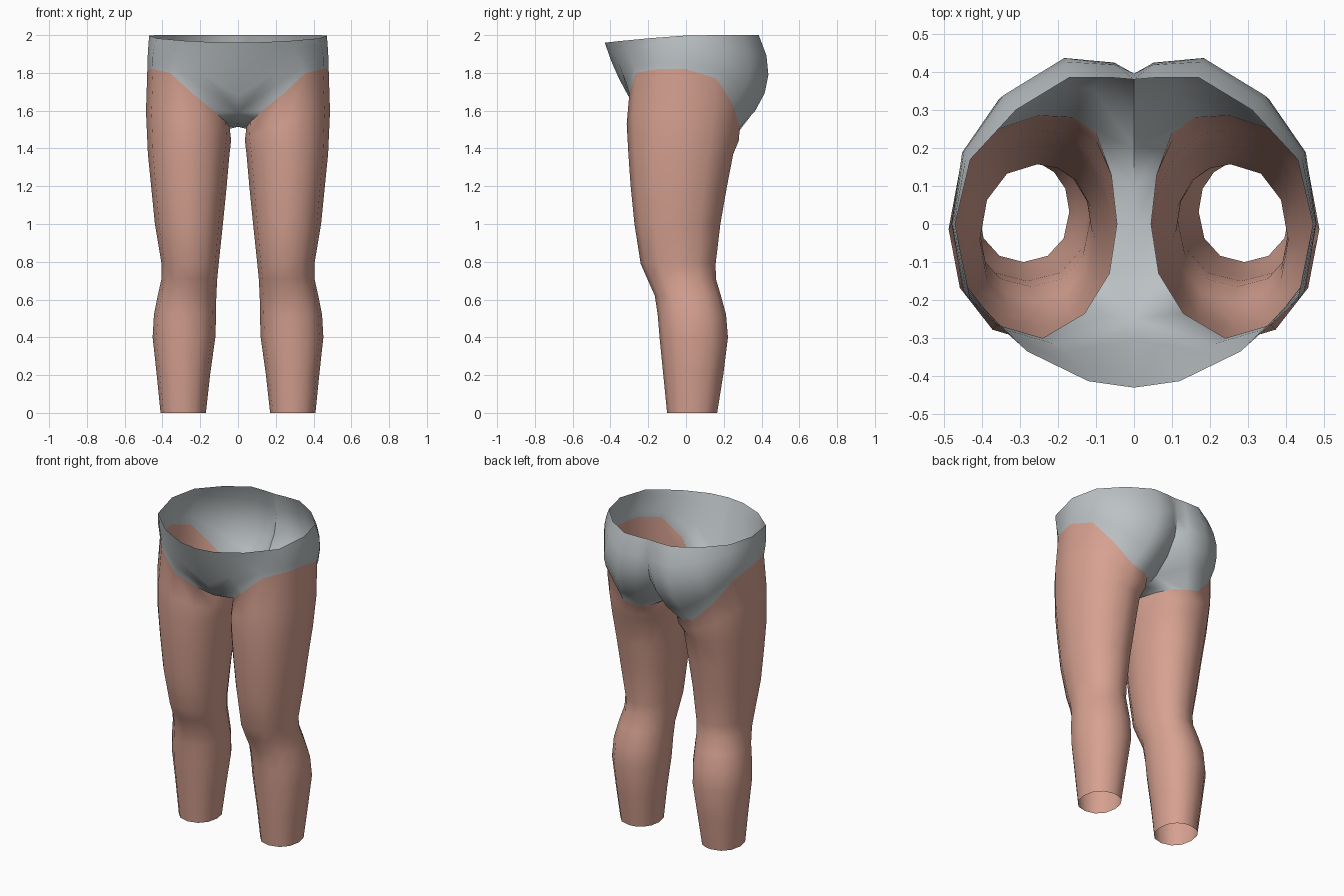
import bpy, bmesh, math
from mathutils import Vector as V

if "Cube" in bpy.data.objects:
    bpy.data.objects.remove(bpy.data.objects["Cube"])


def material(name, rgb):
    m = bpy.data.materials.new(name)
    m.diffuse_color = (*rgb, 1)
    m.use_nodes = True
    m.node_tree.nodes["Principled BSDF"].inputs["Base Color"].default_value = m.diffuse_color
    return m


# Column angles round one leg: 0 = front, 90 = outer side, 180 = back, 270 = inside
ANGLES = [0, 30, 60, 90, 120, 150, 180, 200, 220, 245, 270, 300, 330]
N = len(ANGLES)

# Leg sections: height, x min, x max, y min, y max
LEG = [(0, .17, .41, -.10, .165), (.2, .148, .43, -.12, .197), (.4, .12, .452, -.14, .222),
       (.52, .116, .445, -.15, .212), (.62, .115, .425, -.165, .185), (.71, .11, .405, -.205, .158),
       (.79, .102, .405, -.24, .157), (1.0, .08, .44, -.273, .182), (1.2, .06, .46, -.293, .217),
       (1.37, .045, .477, -.305, .25)]

# Leg opening of the briefs, one point per column
HOLE = [(.24, -.30, 1.69), (.36, -.265, 1.80), (.45, -.15, 1.82), (.48, 0, 1.82), (.45, .16, 1.77),
        (.37, .245, 1.64), (.25, .285, 1.51), (.16, .28, 1.49), (.10, .24, 1.49), (.06, .13, 1.50),
        (.045, 0, 1.515), (.065, -.13, 1.54), (.13, -.235, 1.60)]
# Centre seam under the crotch, from the cleft (column 8) to the front (column 12)
SEAM = [(0, .20, 1.56), (0, .10, 1.525), (0, 0, 1.515), (0, -.12, 1.53), (0, -.25, 1.59)]
# Hip and waist points for columns 12, 0, 1 ... 8 (front centre to back centre)
HIP = [(0, -.355, 1.77), (.17, -.345, 1.82), (.32, -.295, 1.88), (.45, -.17, 1.9), (.477, 0, 1.91),
       (.45, .19, 1.88), (.35, .335, 1.80), (.19, .43, 1.74), (.06, .417, 1.74), (0, .37, 1.75)]
WAIST = [(0, -.43), (.12, -.413), (.28, -.335), (.43, -.20), (.47, 0),
         (.43, .17), (.31, .30), (.17, .385), (.06, .385), (0, .38)]
HALF = [N - 1] + list(range(9))


def leg_ring(z, x0, x1, y0, y1):
    pts = []
    for a in ANGLES:
        s, c = math.sin(math.radians(a)), -math.cos(math.radians(a))
        s, c = (math.copysign(abs(v) ** .92, v) for v in (s, c))
        pts.append(V(((x0 + x1) / 2 + s * (x1 - x0) / 2, (y0 + y1) / 2 + c * (y1 - y0) / 2, z)))
    return pts


def arc(a, mid, b, t):
    """Smooth curve through a, mid and b"""
    ctrl = mid * 2 - (a + b) / 2
    return a * (1 - t) ** 2 + ctrl * 2 * t * (1 - t) + b * t * t


bm = bmesh.new()


def add_row(pts):
    return [bm.verts.new(p) for p in pts]


def bridge(lo, hi, closed, mat):
    n = len(lo)
    for i in range(n if closed else n - 1):
        j = (i + 1) % n
        f = bm.faces.new((lo[i], lo[j], hi[j], hi[i]))
        f.material_index = mat
        f.smooth = True


# Leg, bare skin up to the opening of the briefs
hole = [V(p) for p in HOLE]
rings = [leg_ring(*s) for s in LEG]
axis = V((.262, -.02, 0))
swell = []
for p, q in zip(rings[-1], hole):
    m = (p + q) / 2
    out = V((m.x - axis.x, m.y - axis.y, 0))
    swell.append(m + out * .04)
prev = None
for pts in rings + [swell, hole]:
    cur = add_row(pts)
    if prev:
        bridge(prev, cur, True, 0)
    prev = cur

# Briefs: first row closes on the centre seam, the rest are open half rings
start = {c: hole[c] for c in range(8)}
start.update({8 + i: V(p) for i, p in enumerate(SEAM)})


def hip_point(i, t):
    c = HALF[i]
    x, y = WAIST[i]
    z = 2.0 - .04 * min(1, max(0, (.05 - y) / .48)) ** 1.3
    if c >= 8:
        t = (t - .2) / .8
    return arc(start[c], V(HIP[i]), V((x, y, z)), t)


first = add_row([hip_point(c + 1, .2) if c < 8 else start[c] for c in range(N)])
bridge(prev, first, True, 1)
prev = [first[c] for c in HALF]
for t in (.4, .6, .8, 1):
    cur = add_row([hip_point(i, t) for i in range(len(HALF))])
    bridge(prev, cur, False, 1)
    prev = cur

mesh = bpy.data.meshes.new("legs_and_briefs")
bm.to_mesh(mesh)
bm.free()
mesh.materials.append(material("skin", (.68, .36, .285)))
mesh.materials.append(material("grey_cloth", (.50, .535, .55)))
body = bpy.data.objects.new("legs_and_briefs", mesh)
bpy.context.collection.objects.link(body)

# Other half
mir = body.modifiers.new("mirror", 'MIRROR')
mir.use_axis[0] = True
mir.use_mirror_merge = True
mir.merge_threshold = .001
bpy.context.view_layer.objects.active = body
body.select_set(True)
bpy.ops.object.modifier_apply(modifier="mirror")
bpy.ops.object.shade_smooth_by_angle(angle=math.radians(50))
